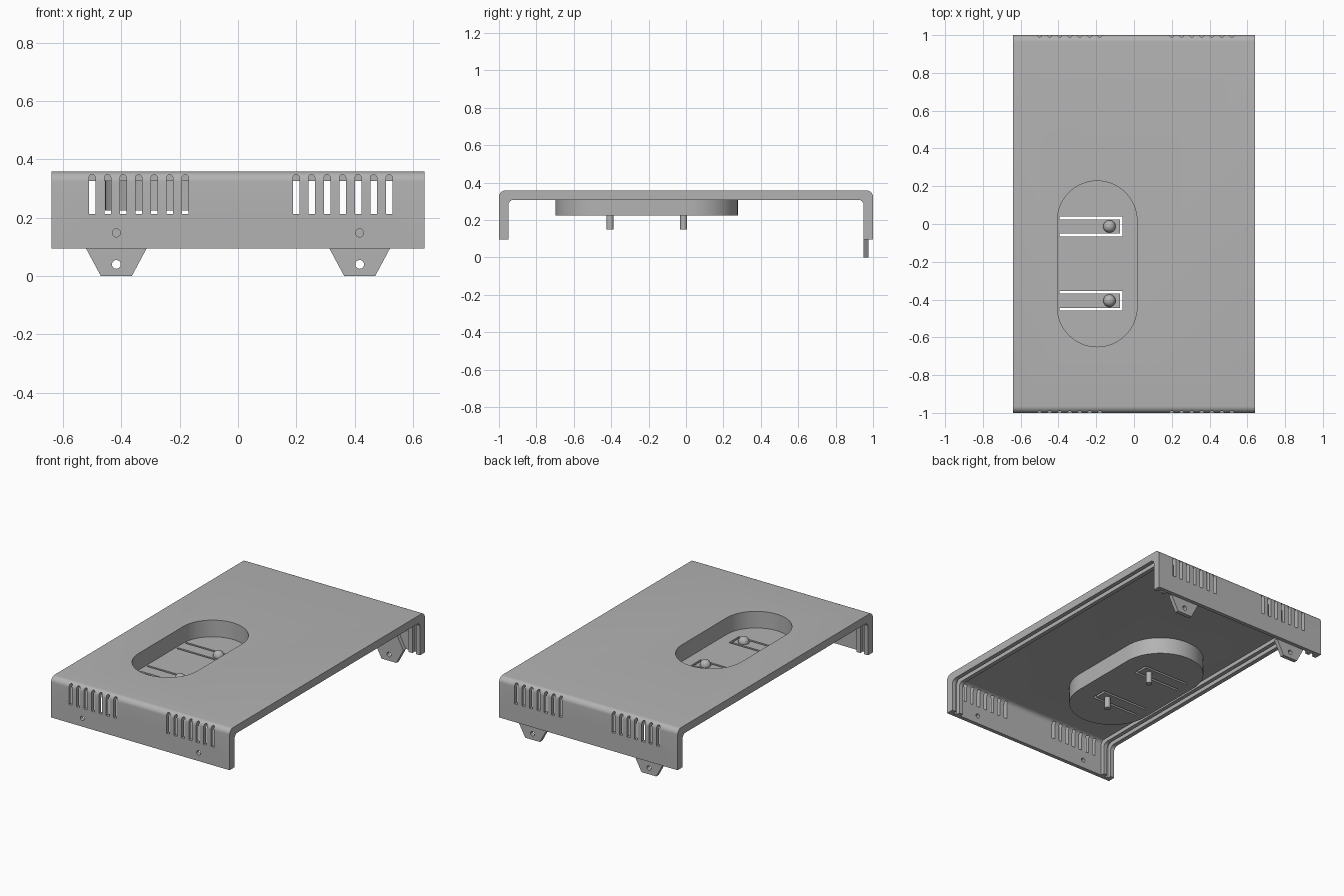
import bpy, bmesh, math
from mathutils import Matrix, Vector

if "Cube" in bpy.data.objects:
    bpy.data.objects.remove(bpy.data.objects["Cube"])

W, L, TOP, BASE = 0.64, 1.0, 0.358, 0.095   # half width, half length, heights
THIN, THICK = 0.025, 0.05

grey = bpy.data.materials.new("mid grey")
grey.diffuse_color = (0.45, 0.45, 0.45, 1)
grey.use_nodes = True
grey.node_tree.nodes["Principled BSDF"].inputs["Base Color"].default_value = grey.diffuse_color


def prism(name, pts, axis, lo, hi):
    """Extrude a 2D outline along an axis ('x': pts are y,z; 'y': x,z; 'z': x,y)."""
    place = {'x': lambda a, b, d: (d, a, b),
             'y': lambda a, b, d: (a, d, b),
             'z': lambda a, b, d: (a, b, d)}[axis]
    bm = bmesh.new()
    face = bm.faces.new([bm.verts.new(place(a, b, lo)) for a, b in pts])
    res = bmesh.ops.extrude_face_region(bm, geom=[face])
    moved = [v for v in res['geom'] if isinstance(v, bmesh.types.BMVert)]
    bmesh.ops.translate(bm, verts=moved, vec=Vector(place(0, 0, hi - lo)))
    bmesh.ops.recalc_face_normals(bm, faces=bm.faces)
    return finish(name, bm)


def finish(name, bm):
    me = bpy.data.meshes.new(name)
    bm.to_mesh(me)
    bm.free()
    me.materials.append(grey)
    ob = bpy.data.objects.new(name, me)
    bpy.context.collection.objects.link(ob)
    return ob


def combine(target, tool, op):
    mod = target.modifiers.new(op.lower(), 'BOOLEAN')
    mod.operation, mod.solver, mod.object = op, 'EXACT', tool
    bpy.context.view_layer.objects.active = target
    bpy.ops.object.modifier_apply(modifier=mod.name)
    bpy.data.objects.remove(tool)


def arc(cx, cy, r, a0, a1, n=8):
    return [(cx + r * math.cos(math.radians(a0 + (a1 - a0) * i / n)),
             cy + r * math.sin(math.radians(a0 + (a1 - a0) * i / n))) for i in range(n + 1)]


def circle(cx, cy, r, n=24):
    return arc(cx, cy, r, 0, 360, n)[:-1]


def rect(x0, y0, x1, y1):
    return [(x0, y0), (x1, y0), (x1, y1), (x0, y1)]


def bent_path(t, r):
    """Inverted U, offset t inward from the outer skin, with corner radius r."""
    y, z = L - t, TOP - t
    return ([(-y, BASE)] + arc(-y + r, z - r, r, 180, 90)
            + arc(y - r, z - r, r, 90, 0) + [(y, BASE)])


def bent_sheet(name, t0, r0, t1, r1, x0, x1):
    return prism(name, bent_path(t0, r0) + bent_path(t1, r1)[::-1], 'x', x0, x1)


def stadium(r):
    cx, cy, h = -0.195, -0.211, 0.228
    return arc(cx, cy + h, r, 0, 180, 32) + arc(cx, cy - h, r, 180, 360, 32)


# Bent cover sheet, with a rim and an inner rib along both open sides
cover = bent_sheet("cover", 0, 0.035, THIN, 0.03, -W, W)
for s in (-1, 1):
    for a, b in ((W, 0.612), (0.585, 0.558)):
        x0, x1 = sorted((s * a, s * b))
        combine(cover, bent_sheet("rib", 0.015, 0.03, THICK, 0.03, x0, x1), 'UNION')

# Recessed oblong tray
combine(cover, prism("tray", stadium(0.26), 'z', 0.225, 0.345), 'UNION')
combine(cover, prism("tray_hollow", stadium(0.211), 'z', 0.25, 0.5), 'DIFFERENCE')

# Spring tongues: a narrow U-shaped cut through the tray floor
KNOB_X, KNOBS_Y = -0.13, (-0.013, -0.406)
for y in KNOBS_Y:
    x0, x1, h, g = -0.395, -0.06, 0.052, 0.014
    cut = [(x0, y - h), (x1, y - h), (x1, y + h), (x0, y + h), (x0, y + h - g),
           (x1 - g, y + h - g), (x1 - g, y - h + g), (x0, y - h + g)]
    combine(cover, prism("tongue_cut", cut, 'z', 0.2, 0.27), 'DIFFERENCE')

# Ventilation slots in both end walls
for start in (-0.5, 0.199):
    for i in range(7):
        x, r = start + i * 0.0532, 0.011
        outline = [(x - r, 0.213), (x + r, 0.213)] + arc(x, 0.337, r, 0, 180)
        for y0, y1 in ((-1.1, -0.965), (0.965, 1.1)):
            combine(cover, prism("vent_cut", outline, 'y', y0, y1), 'DIFFERENCE')

# Screw holes in the front wall, drilled tabs inside the back wall
for side, x in (("left", -0.417), ("right", 0.417)):
    combine(cover, prism("hole_cut", circle(x, 0.148, 0.014), 'y', -1.1, -0.9), 'DIFFERENCE')
    tab = prism("mounting_tab_" + side,
                [(x - 0.053, 0), (x + 0.053, 0), (x + 0.104, 0.095),
                 (x + 0.053, 0.19), (x - 0.053, 0.19), (x - 0.104, 0.095)], 'y', 0.95, 0.976)
    combine(tab, prism("hole_cut", circle(x, 0.04, 0.015), 'y', 0.9, 1.1), 'DIFFERENCE')

# Ball knobs on the tongues with pins below
for n, y in enumerate(KNOBS_Y, 1):
    bm = bmesh.new()
    bmesh.ops.create_uvsphere(bm, u_segments=24, v_segments=14, radius=0.033,
                              matrix=Matrix.Translation((KNOB_X, y, 0.256)))
    finish(f"knob_{n}", bm)
    prism(f"pin_{n}", circle(KNOB_X, y, 0.019), 'z', 0.15, 0.24)

# Smooth curved surfaces, keep edges sharp
for ob in bpy.context.scene.objects:
    ob.select_set(True)
bpy.context.view_layer.objects.active = cover
bpy.ops.object.shade_smooth_by_angle(angle=math.radians(30))
